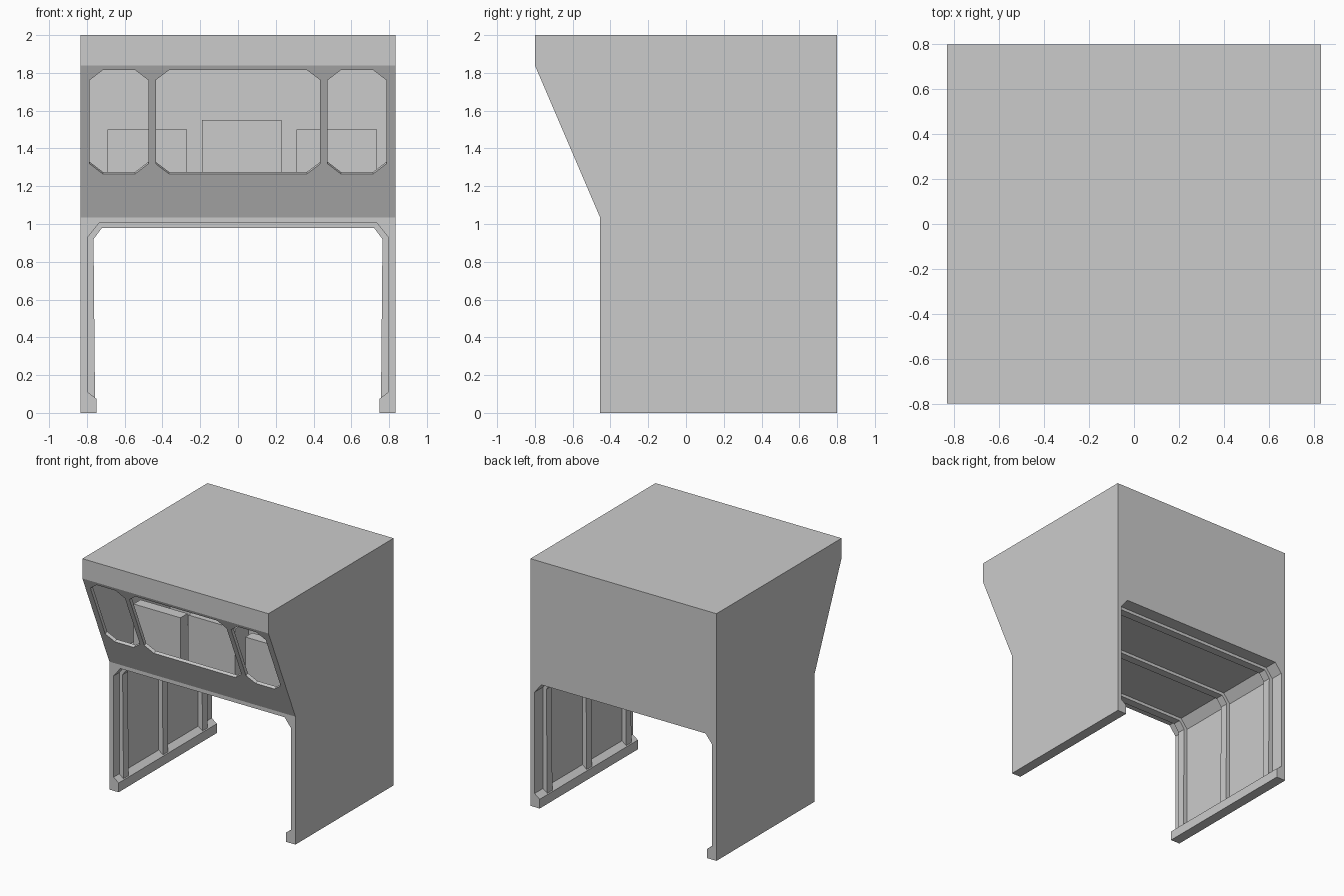
import bpy, bmesh
from mathutils import Vector

if "Cube" in bpy.data.objects:
    bpy.data.objects.remove(bpy.data.objects["Cube"])


def prism(name, pts, vec):
    """Solid made by sweeping a flat polygon along a vector."""
    bm = bmesh.new()
    face = bm.faces.new([bm.verts.new(p) for p in pts])
    res = bmesh.ops.extrude_face_region(bm, geom=[face], use_keep_orig=True)
    moved = [g for g in res["geom"] if isinstance(g, bmesh.types.BMVert)]
    bmesh.ops.translate(bm, verts=moved, vec=vec)
    bmesh.ops.recalc_face_normals(bm, faces=bm.faces)
    me = bpy.data.meshes.new(name)
    bm.to_mesh(me)
    bm.free()
    ob = bpy.data.objects.new(name, me)
    bpy.context.collection.objects.link(ob)
    return ob


def box(name, x0, x1, y0, y1, z0, z1):
    return prism(name, [(x0, y0, z0), (x1, y0, z0), (x1, y1, z0), (x0, y1, z0)],
                 (0, 0, z1 - z0))


def cut(target, cutter):
    m = target.modifiers.new(cutter.name, 'BOOLEAN')
    m.operation = 'DIFFERENCE'
    m.solver = 'EXACT'
    m.object = cutter
    bpy.context.view_layer.objects.active = target
    bpy.ops.object.modifier_apply(modifier=m.name)
    bpy.data.objects.remove(cutter)


def mirrored(half):
    """Close a right-hand half profile with its mirror image."""
    return half + [(-x, z) for x, z in reversed(half)]


# main body: side profile swept across the width
W = 0.833
side = [(-0.8, 2), (-0.8, 1.84), (-0.455, 1.035), (-0.455, 0), (0.8, 0), (0.8, 2)]
body = prism("body", [(-W, y, z) for y, z in side], (2 * W, 0, 0))

# tunnel with chamfered corners and a ledge along the foot of each wall
tunnel = mirrored([(0.75, -0.1), (0.75, 0.075), (0.795, 0.11),
                   (0.795, 0.93), (0.735, 1.005)])
cut(body, prism("tunnel_cutter", [(x, -1, z) for x, z in tunnel], (0, 2, 0)))

# hollow cabin
cabin = [(0.28, 1.1), (0.28, 1.96), (-0.77, 1.96), (-0.77, 1.84), (-0.454, 1.1)]
cut(body, prism("cabin_cutter", [(-0.805, y, z) for y, z in cabin], (1.61, 0, 0)))

# three windows cut square to the slanted front
inward = Vector((0, 0.919, 0.394))
for x0, x1 in ((-0.785, -0.475), (-0.435, 0.435), (0.475, 0.785)):
    z0, z1, cx, cz = 1.265, 1.815, 0.07, 0.053
    outline = [(x0 + cx, z0), (x1 - cx, z0), (x1, z0 + cz), (x1, z1 - cz),
               (x1 - cx, z1), (x0 + cx, z1), (x0, z1 - cz), (x0, z0 + cz)]
    pts = [Vector((x, -0.455 - 0.4286 * (z - 1.035), z)) - inward * 0.03
           for x, z in outline]
    cut(body, prism("window_cutter", pts, inward * 0.08))

# ribs lining the tunnel walls and ceiling
rib_in = [(0.757, 0.07), (0.765, 0.92), (0.72, 0.98)]
rib_out = [(0.805, 0.07), (0.805, 0.934), (0.739, 1.015)]
ring = mirrored(rib_in)
arch = ring + list(reversed(mirrored(rib_out)))
for i, y in enumerate((-0.35, 0.155, 0.66)):
    prism(f"tunnel_rib_{i + 1}", [(x, y - 0.033, z) for x, z in arch], (0, 0.066, 0))

# cabinets inside the cabin
box("left_cabinet", -0.69, -0.27, -0.35, -0.26, 1.09, 1.5)
box("centre_cabinet", -0.19, 0.23, -0.365, -0.19, 1.09, 1.55)
box("right_cabinet", 0.31, 0.735, -0.35, -0.26, 1.09, 1.5)
